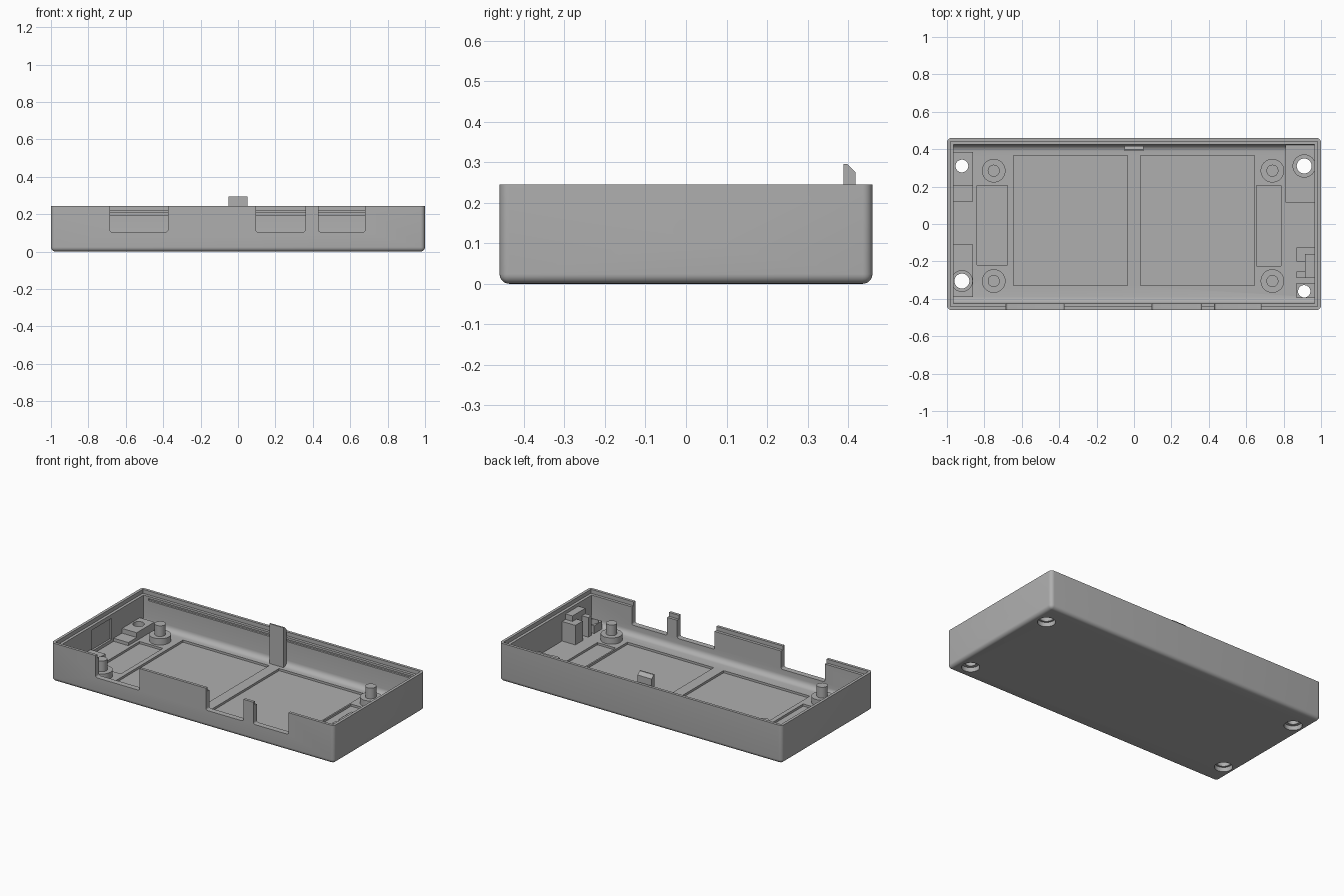
import bpy, bmesh
from mathutils import Matrix, Vector

if "Cube" in bpy.data.objects:
    bpy.data.objects.remove(bpy.data.objects["Cube"], do_unlink=True)

grey = bpy.data.materials.new("matte grey")
grey.use_nodes = True
grey.diffuse_color = (0.43, 0.43, 0.43, 1)
grey.node_tree.nodes["Principled BSDF"].inputs["Base Color"].default_value = grey.diffuse_color

FLOOR = 0.04
TOP = 0.245


def finish(name, bm):
    bmesh.ops.recalc_face_normals(bm, faces=bm.faces)
    mesh = bpy.data.meshes.new(name)
    bm.to_mesh(mesh)
    bm.free()
    mesh.materials.append(grey)
    obj = bpy.data.objects.new(name, mesh)
    bpy.context.collection.objects.link(obj)
    return obj


def box(name, x0, x1, y0, y1, z0, z1, radius=0, picks=None):
    """Box from its limits, with chosen edges rounded."""
    bm = bmesh.new()
    bmesh.ops.create_cube(bm, size=1)
    size = Vector((x1 - x0, y1 - y0, z1 - z0))
    mid = Vector((x0 + x1, y0 + y1, z0 + z1)) / 2
    for v in bm.verts:
        v.co = mid + v.co * size
    if radius:
        edges = [e for e in bm.edges if picks(e, mid)]
        bmesh.ops.bevel(bm, geom=edges, offset=radius, segments=6,
                        profile=0.5, affect='EDGES')
    return finish(name, bm)


def cylinder(name, x, y, z0, z1, radius, axis='Z'):
    bm = bmesh.new()
    bmesh.ops.create_cone(bm, cap_ends=True, segments=40, radius1=radius,
                          radius2=radius, depth=z1 - z0)
    turn = Matrix.Rotation(1.5707963, 4, 'Y') if axis == 'X' else Matrix()
    bm.transform(turn)
    where = (x, y, (z0 + z1) / 2)
    if axis == 'X':
        where = ((z0 + z1) / 2, x, y)
    bm.transform(Matrix.Translation(where))
    return finish(name, bm)


def cut(target, cutter):
    """Subtract the cutter and remove it."""
    mod = target.modifiers.new("cut", 'BOOLEAN')
    mod.operation = 'DIFFERENCE'
    mod.solver = 'EXACT'
    mod.object = cutter
    bpy.context.view_layer.objects.active = target
    bpy.ops.object.modifier_apply(modifier=mod.name)
    bpy.data.objects.remove(cutter, do_unlink=True)


def smooth(obj):
    bpy.ops.object.select_all(action='DESELECT')
    obj.select_set(True)
    bpy.context.view_layer.objects.active = obj
    bpy.ops.object.shade_smooth_by_angle(angle=0.6)


def not_top(e, mid):
    return any(v.co.z < mid.z for v in e.verts)


def bottom_along_x(e, mid):
    return all(v.co.z < mid.z for v in e.verts) and e.verts[0].co.y == e.verts[1].co.y


def bottom_along_y(e, mid):
    return all(v.co.z < mid.z for v in e.verts) and e.verts[0].co.x == e.verts[1].co.x


# Tray shell: rounded outside, hollow inside with a stepped rim
tray = box("tray_shell", -1, 1, -0.46, 0.46, 0, TOP, 0.024, not_top)
cut(tray, box("cavity", -0.964, 0.964, -0.424, 0.424, FLOOR, 0.4, 0.035, bottom_along_x))
cut(tray, box("rim_step", -0.982, 0.982, -0.442, 0.442, 0.22, 0.4))

# Snap groove along the back wall
cut(tray, box("groove", -0.93, 0.93, 0.4, 0.436, 0.193, 0.206))

# Connector openings in the front wall
for x0, x1 in ((-0.685, -0.375), (0.095, 0.36), (0.43, 0.68)):
    cut(tray, box("opening", x0, x1, -0.6, -0.4, 0.105, 0.4, 0.012, bottom_along_y))

# Shallow pockets in the floor
for x0, x1, y0, y1 in ((-0.645, -0.035, -0.33, 0.365), (0.035, 0.645, -0.33, 0.365),
                       (-0.84, -0.675, -0.22, 0.205), (0.655, 0.785, -0.225, 0.205)):
    cut(tray, box("pocket", x0, x1, y0, y1, FLOOR - 0.014, 0.1))

# Round side hole and the recess inside the opposite wall
cut(tray, cylinder("side_hole", 0, 0.13, 0.9, 1.1, 0.029, 'X'))
cut(tray, box("wall_recess", -0.977, -0.9, -0.1, 0.1, 0.06, 0.195))

# Blocks and bosses around the screw holes
mounts = [
    box("back_right_block", -0.966, -0.86, 0.205, 0.385, 0.03, 0.09),
    box("front_right_block", -0.966, -0.86, -0.39, -0.11, 0.03, 0.075),
    box("back_left_block", 0.81, 0.966, 0.115, 0.426, 0.03, 0.065),
    box("front_left_block", 0.87, 0.966, -0.395, -0.315, 0.03, 0.09),
    cylinder("back_left_boss", 0.91, 0.31, 0.06, 0.085, 0.062),
    cylinder("front_right_boss", -0.92, -0.305, 0.07, 0.09, 0.058),
]
screws = [((-0.92, 0.31, 0.034), (0,)), ((-0.92, -0.305, 0.04), (1, 5)),
          ((0.91, 0.31, 0.04), (2, 4)), ((0.91, -0.36, 0.033), (3,))]
for (x, y, r), owners in screws:
    for part in [tray] + [mounts[i] for i in owners]:
        cut(part, cylinder("screw_hole", x, y, -0.1, 0.3, r))
    cut(tray, cylinder("counterbore", x, y, -0.1, 0.028, 0.052))

# Low rest beside the back block
box("back_right_rest", -0.966, -0.86, 0.12, 0.205, 0.03, 0.06)

# Cable clamp towers by the side hole
box("clamp_tower", 0.87, 0.966, -0.2, -0.125, 0.03, 0.165)
box("clamp_back", 0.915, 0.966, -0.29, -0.16, 0.03, 0.2)
box("clamp_lip", 0.87, 0.915, -0.29, -0.255, 0.03, 0.165)

# Circuit board posts: wide foot with a thin pin
posts = []
for side, x in (("right", -0.75), ("left", 0.74)):
    for end, y in (("front", -0.305), ("back", 0.285)):
        posts.append(cylinder(f"{end}_{side}_post_foot", x, y, 0.03, 0.08, 0.063))
        posts.append(cylinder(f"{end}_{side}_post_pin", x, y, 0.07, 0.148, 0.032))

# Snap tongue at the back with a sloped tip
bm = bmesh.new()
profile = [(0.389, 0.03), (0.418, 0.03), (0.418, 0.275), (0.398, 0.295), (0.389, 0.295)]
face = bm.faces.new([bm.verts.new((-0.05, y, z)) for y, z in profile])
side = bmesh.ops.extrude_face_region(bm, geom=[face])["geom"]
bmesh.ops.translate(bm, vec=(0.1, 0, 0),
                    verts=[g for g in side if isinstance(g, bmesh.types.BMVert)])
finish("snap_tongue", bm)

for obj in [tray] + mounts + posts:
    smooth(obj)
